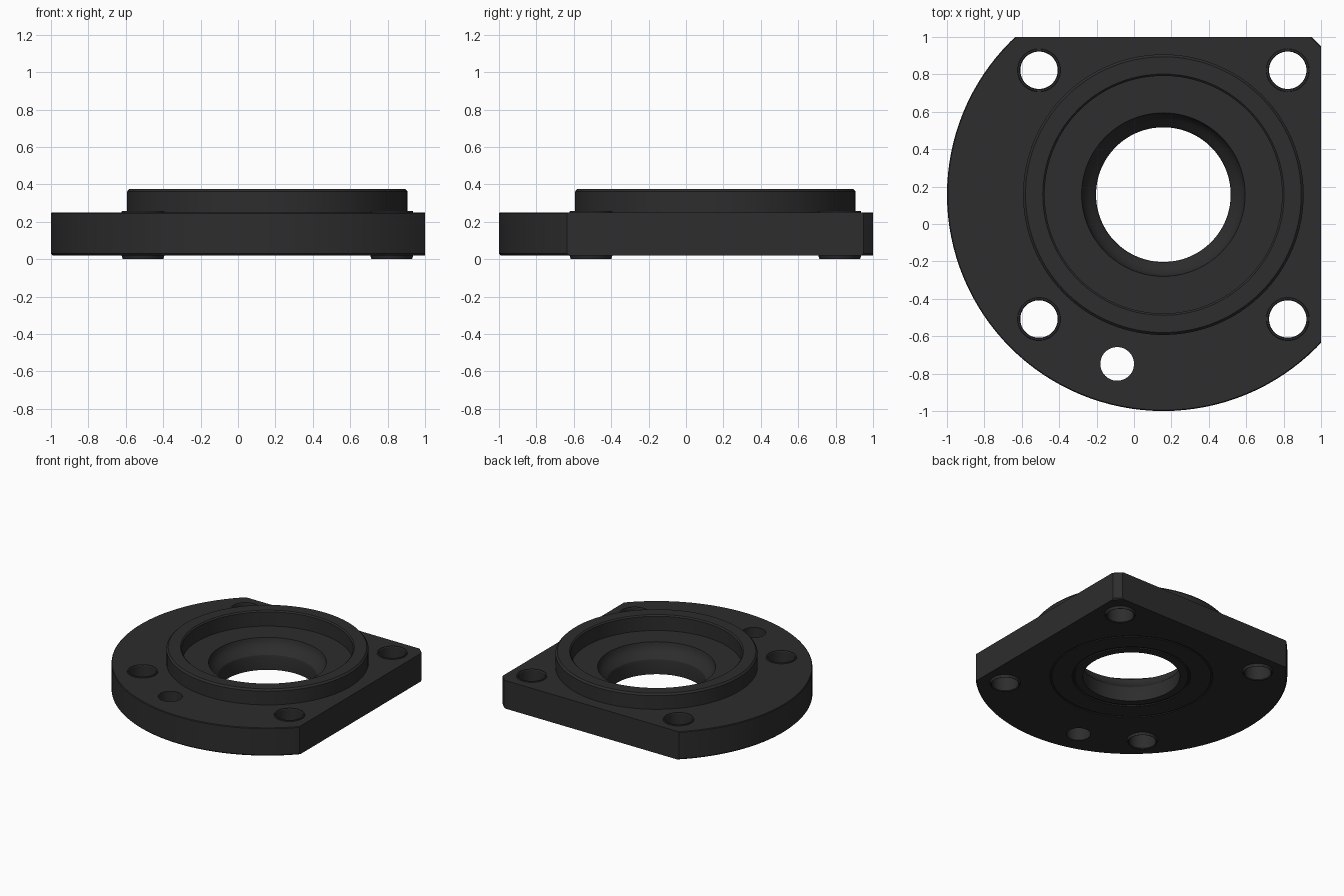
import bpy
import bmesh
from math import cos, sin, pi, radians

default = bpy.data.objects.get("Cube")
if default:
    bpy.data.objects.remove(default, do_unlink=True)

CENTER = 0.157      # bore axis, same offset in x and y
RADIUS = 1.157      # flange radius
BOLT = 0.665        # half spacing of the bolt square
SEGMENTS = 128

metal = bpy.data.materials.new("dark grey metal")
metal.use_nodes = True
grey = (0.026, 0.026, 0.026, 1)
metal.diffuse_color = grey
metal.node_tree.nodes["Principled BSDF"].inputs["Base Color"].default_value = grey


def make_object(name, bm, location=(0, 0, 0)):
    bmesh.ops.recalc_face_normals(bm, faces=bm.faces)
    mesh = bpy.data.meshes.new(name)
    bm.to_mesh(mesh)
    bm.free()
    mesh.materials.append(metal)
    obj = bpy.data.objects.new(name, mesh)
    obj.location = location
    bpy.context.collection.objects.link(obj)
    return obj


def lathe(name, profile, x, y, segments=SEGMENTS):
    """Revolve a closed (radius, height) profile around a vertical axis."""
    bm = bmesh.new()
    rings = []
    for i in range(segments):
        a = 2 * pi * i / segments
        rings.append([bm.verts.new((r * cos(a), r * sin(a), z)) for r, z in profile])
    n = len(profile)
    for i in range(segments):
        here, there = rings[i], rings[(i + 1) % segments]
        for j in range(n):
            k = (j + 1) % n
            bm.faces.new((here[j], there[j], there[k], here[k]))
    return make_object(name, bm, (x, y, 0))


def prism(name, outline, bottom, top, x=0, y=0):
    """Extrude a flat outline upward."""
    bm = bmesh.new()
    face = bm.faces.new([bm.verts.new((px, py, bottom)) for px, py in outline])
    new = bmesh.ops.extrude_face_region(bm, geom=[face])["geom"]
    moved = [v for v in new if isinstance(v, bmesh.types.BMVert)]
    bmesh.ops.translate(bm, verts=moved, vec=(0, 0, top - bottom))
    return make_object(name, bm, (x, y, 0))


def circle(r, segments=48):
    return [(r * cos(2 * pi * i / segments), r * sin(2 * pi * i / segments))
            for i in range(segments)]


def activate(obj):
    bpy.ops.object.select_all(action='DESELECT')
    obj.select_set(True)
    bpy.context.view_layer.objects.active = obj


def carve(target, cutter, operation):
    cutter.hide_render = True
    mod = target.modifiers.new("cut", 'BOOLEAN')
    mod.operation = operation
    mod.solver = 'EXACT'
    mod.object = cutter
    activate(target)
    bpy.ops.object.modifier_apply(modifier=mod.name)
    bpy.data.objects.remove(cutter, do_unlink=True)


def smooth(obj):
    activate(obj)
    bpy.ops.object.shade_smooth_by_angle(angle=radians(25))


# Flange, raised boss, pocket and rounded bore in one turned profile
body_profile = [
    (0.36, 0.02), (0.42, 0.02), (0.425, 0.027), (0.435, 0.027), (0.44, 0.02),
    (0.59, 0.02), (0.593, 0.026), (0.602, 0.026), (0.605, 0.02),
    (RADIUS - 0.01, 0.02), (RADIUS, 0.03), (RADIUS, 0.245), (RADIUS - 0.005, 0.25),
    (0.75, 0.25), (0.75, 0.362), (0.737, 0.376),
    (0.645, 0.376), (0.635, 0.366), (0.635, 0.25),
    (0.437, 0.25), (0.432, 0.225), (0.42, 0.2), (0.40, 0.175),
    (0.378, 0.155), (0.365, 0.14), (0.36, 0.12),
]
housing = lathe("flanged_housing", body_profile, CENTER, CENTER)

# Two straight sides meeting at a clipped corner
sides = [(-2, -2), (1, -2), (1, 0.95), (0.95, 1), (-2, 1)]
carve(housing, prism("side_cutter", sides, -1, 1), 'INTERSECT')

# Bolt holes and the extra through hole
bolts = [(CENTER + sx * BOLT, CENTER + sy * BOLT) for sx in (-1, 1) for sy in (-1, 1)]
for x, y in bolts:
    carve(housing, prism("bolt_cutter", circle(0.108), -1, 1, x, y), 'DIFFERENCE')
carve(housing, prism("hole_cutter", circle(0.09), -1, 1, -0.09, -0.748), 'DIFFERENCE')
smooth(housing)

# Thin sleeves standing slightly proud of both flange faces
sleeve_profile = [(0.1, 0.006), (0.106, 0), (0.108, 0), (0.115, 0.02),
                  (0.108, 0.03), (0.108, 0.24), (0.115, 0.25),
                  (0.113, 0.257), (0.104, 0.257), (0.1, 0.251)]
for i, (x, y) in enumerate(bolts):
    smooth(lathe(f"bolt_sleeve_{i + 1}", sleeve_profile, x, y, 48))
